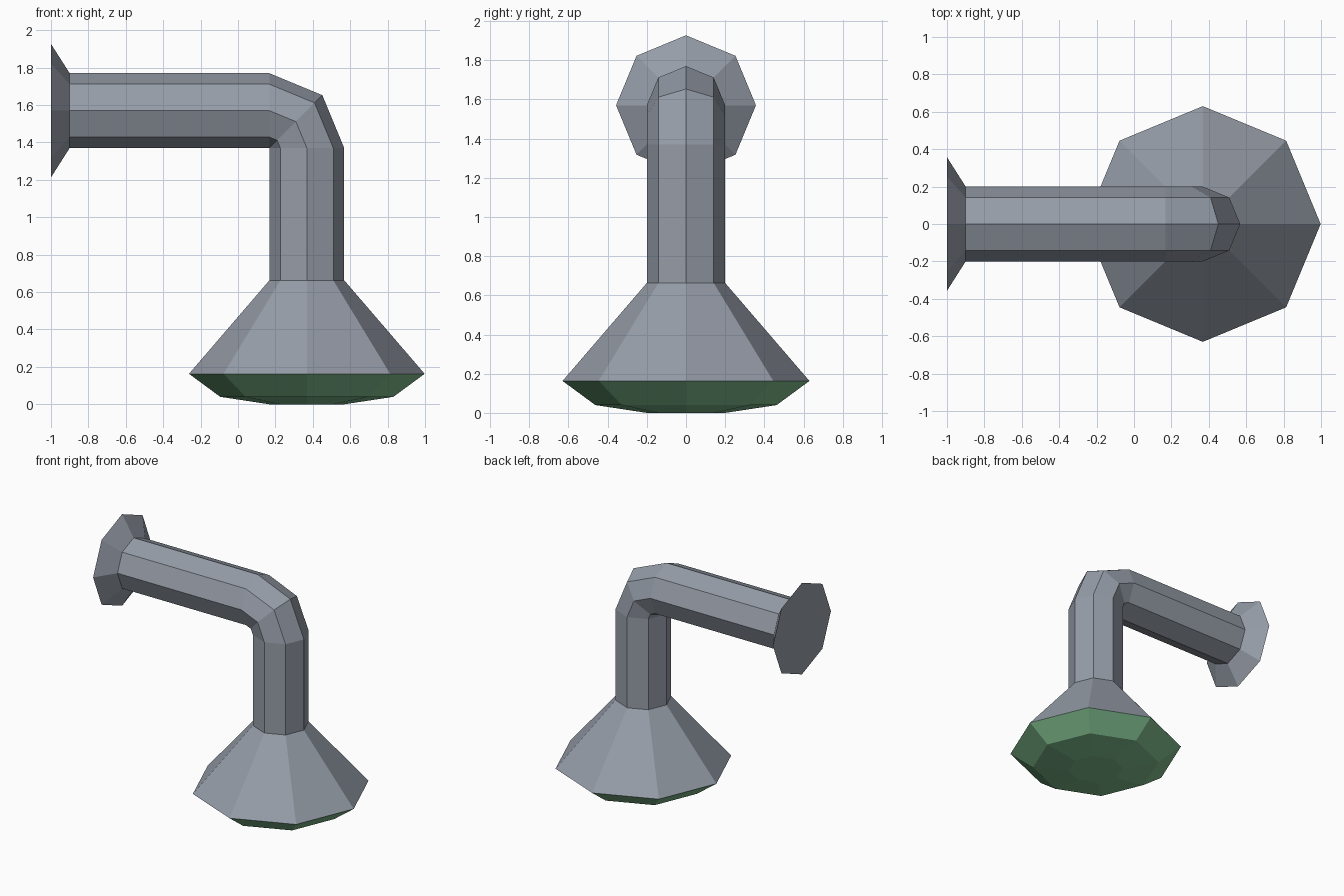
import bpy, bmesh
from math import cos, sin, pi
from mathutils import Vector

cube = bpy.data.objects.get("Cube")
if cube:
    bpy.data.objects.remove(cube, do_unlink=True)

SIDES = 8
PIPE_R = 0.2
LAMP_X = 0.368
ARM_Z = 1.57


def material(name, rgb):
    mat = bpy.data.materials.new(name)
    mat.use_nodes = True
    mat.diffuse_color = (*rgb, 1)
    bsdf = next(n for n in mat.node_tree.nodes if n.type == 'BSDF_PRINCIPLED')
    bsdf.inputs["Base Color"].default_value = (*rgb, 1)
    return mat


def loft(name, rings, mat, cap_start=False, cap_end=False):
    """Skin octagonal rings given as (centre, direction, radius) in the XZ plane."""
    bm = bmesh.new()
    loops = []
    for centre, direction, radius in rings:
        d = Vector(direction).normalized()
        side = Vector((0, 1, 0))
        up = d.cross(side)
        loops.append([bm.verts.new(Vector(centre) + radius *
                      (up * cos(2 * pi * i / SIDES) + side * sin(2 * pi * i / SIDES)))
                      for i in range(SIDES)])
    for a, b in zip(loops, loops[1:]):
        for i in range(SIDES):
            j = (i + 1) % SIDES
            bm.faces.new((a[i], a[j], b[j], b[i]))
    if cap_start:
        bm.faces.new(loops[0][::-1])
    if cap_end:
        bm.faces.new(loops[-1])
    bmesh.ops.recalc_face_normals(bm, faces=bm.faces)
    # Open sleeves: make sure the walls face away from the axis
    bm.faces.ensure_lookup_table()
    wall = bm.faces[0]
    wall.normal_update()
    axis_point = (Vector(rings[0][0]) + Vector(rings[1][0])) / 2
    if wall.normal.dot(wall.calc_center_median() - axis_point) < 0:
        bmesh.ops.reverse_faces(bm, faces=bm.faces)
    mesh = bpy.data.meshes.new(name)
    bm.to_mesh(mesh)
    bm.free()
    mesh.materials.append(mat)
    obj = bpy.data.objects.new(name, mesh)
    bpy.context.collection.objects.link(obj)


metal = material("grey metal", (0.303, 0.335, 0.391))
glass = material("green glass", (0.212, 0.503, 0.266))

RIGHT, DOWN = (1, 0, 0), (0, 0, -1)

# Wall flange
loft("wall_flange", [((-1, 0, ARM_Z), RIGHT, 0.357),
                     ((-0.9, 0, ARM_Z), RIGHT, PIPE_R)], metal, cap_start=True)

# Bent pipe: the elbow turns about its inner corner
corner = Vector((LAMP_X - PIPE_R, 0, ARM_Z - PIPE_R))
pipe = [((-0.9, 0, ARM_Z), RIGHT, PIPE_R)]
for step in range(3):
    a = step * pi / 4
    pipe.append((corner + PIPE_R * Vector((sin(a), 0, cos(a))),
                 (cos(a), 0, -sin(a)), PIPE_R))
pipe.append(((LAMP_X, 0, 0.663), DOWN, PIPE_R))
loft("bent_pipe", pipe, metal)

# Flared shade
loft("lamp_shade", [((LAMP_X, 0, 0.663), DOWN, PIPE_R),
                    ((LAMP_X, 0, 0.163), DOWN, 0.63)], metal)

# Shallow glass dome beneath the shade
loft("glass_dome", [((LAMP_X, 0, z), DOWN, r)
                    for z, r in ((0.163, 0.63), (0.04, 0.463), (0, PIPE_R))],
     glass, cap_end=True)
